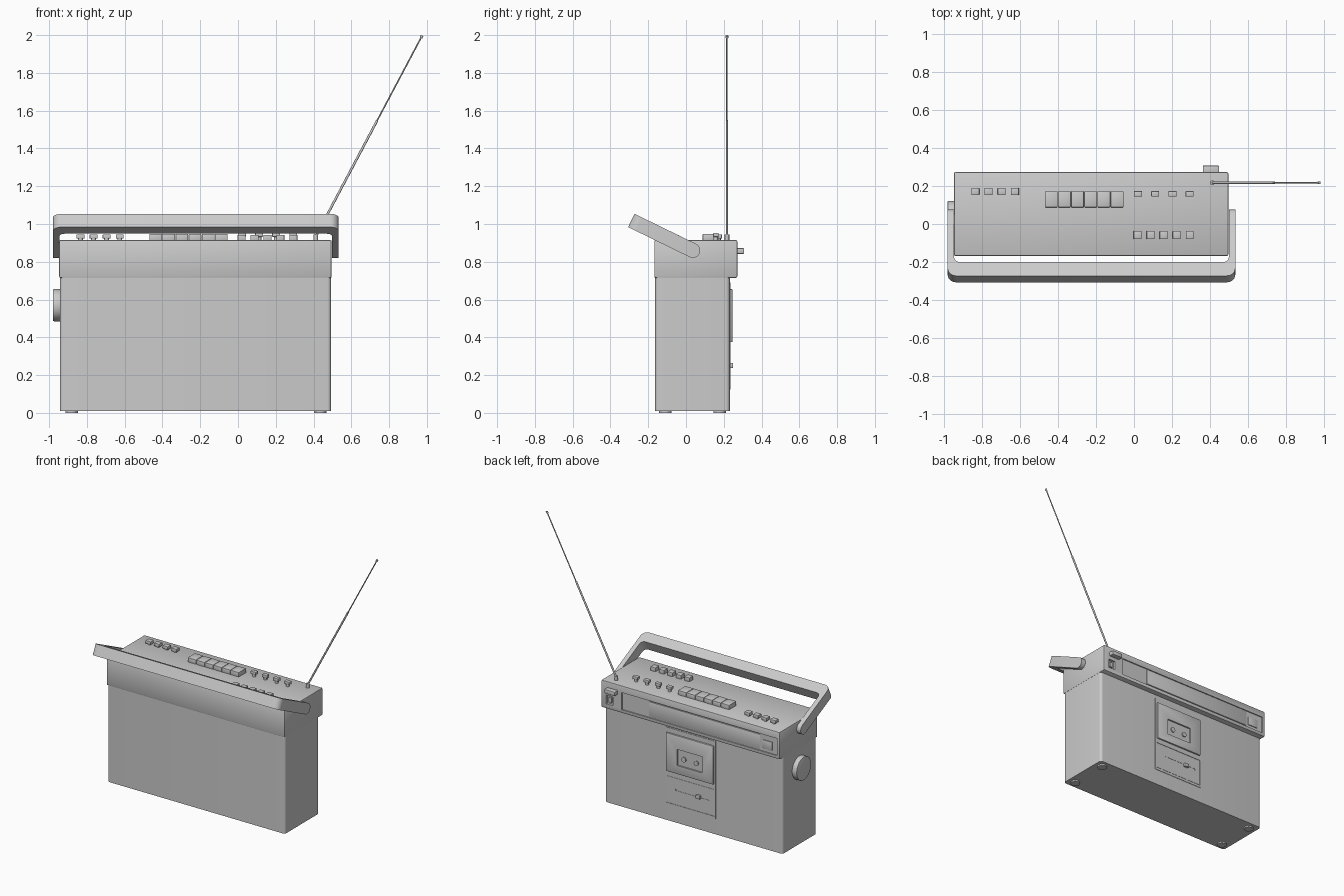
import bpy, bmesh, math
from mathutils import Vector, Matrix

if "Cube" in bpy.data.objects:
    bpy.data.objects.remove(bpy.data.objects["Cube"])

def finish(name, bm, smooth=False, bevel=0):
    bmesh.ops.recalc_face_normals(bm, faces=bm.faces)
    me = bpy.data.meshes.new(name)
    bm.to_mesh(me)
    bm.free()
    ob = bpy.data.objects.new(name, me)
    bpy.context.collection.objects.link(ob)
    bpy.ops.object.select_all(action='DESELECT')
    bpy.context.view_layer.objects.active = ob
    ob.select_set(True)
    if bevel:
        m = ob.modifiers.new("bevel", 'BEVEL')
        m.width, m.segments = bevel, 2
        bpy.ops.object.modifier_apply(modifier="bevel")
    if smooth or bevel:
        bpy.ops.object.shade_smooth_by_angle(angle=math.radians(35))
    return ob

def box(name, x, y, z, bevel=0):
    bm = bmesh.new()
    bmesh.ops.create_cube(bm, size=1)
    for v in bm.verts:
        v.co = [(a + b) / 2 + c * (b - a) for (a, b), c in zip((x, y, z), v.co)]
    return finish(name, bm, bevel=bevel)

def rod(name, a, b, r, r2=None, seg=24, bevel=0):
    a, b = Vector(a), Vector(b)
    bm = bmesh.new()
    rot = (b - a).to_track_quat('Z', 'Y').to_matrix().to_4x4()
    bmesh.ops.create_cone(bm, cap_ends=True, segments=seg, radius1=r, radius2=r if r2 is None else r2,
                          depth=(b - a).length, matrix=Matrix.Translation((a + b) / 2) @ rot)
    return finish(name, bm, True, bevel)

def prism(name, pts, lo, hi, place):
    """Extrude a 2D outline between lo and hi; place maps (p, q, h) to space."""
    bm = bmesh.new()
    f = bm.faces.new([bm.verts.new(place(p, q, lo)) for p, q in pts])
    move = Vector(place(0, 0, hi)) - Vector(place(0, 0, lo))
    new = bmesh.ops.extrude_face_region(bm, geom=[f])['geom']
    bmesh.ops.translate(bm, vec=move, verts=[v for v in new if isinstance(v, bmesh.types.BMVert)])
    return finish(name, bm, True)

def arc(cx, cy, r, a0, a1, n=6):
    return [(cx + r * math.cos(math.radians(a0 + (a1 - a0) * i / n)),
             cy + r * math.sin(math.radians(a0 + (a1 - a0) * i / n))) for i in range(n + 1)]

def cut(ob, x, y, z):
    c = box("cutter", x, y, z)
    bpy.context.view_layer.objects.active = ob
    m = ob.modifiers.new("cut", 'BOOLEAN')
    m.operation, m.solver, m.object = 'DIFFERENCE', 'EXACT', c
    bpy.ops.object.modifier_apply(modifier="cut")
    bpy.data.objects.remove(c)

# Lower case with rounded upright edges
X0, X1, R = -0.943, 0.493, 0.02
outline = (arc(X0 + R, -0.163 + R, R, 180, 270) + arc(X1 - R, -0.163 + R, R, 270, 360)
           + arc(X1 - R, 0.232 - R, R, 0, 90) + arc(X0 + R, 0.232 - R, R, 90, 180))
prism("lower_case", outline, 0.01, 0.73, lambda p, q, h: (p, q, h))

# Upper case with recessed dial panel and two square sockets
upper = box("upper_case", (-0.947, 0.496), (-0.168, 0.272), (0.715, 0.915), 0.008)
cut(upper, (-0.925, 0.33), (0.264, 0.3), (0.74, 0.865))
cut(upper, (0.4, 0.455), (0.255, 0.3), (0.75, 0.815))
box("dial_window", (-0.785, 0.11), (0.255, 0.269), (0.748, 0.857), 0.002)
box("power_lamp", (-0.883, -0.804), (0.255, 0.27), (0.762, 0.825), 0.002)
box("socket_pin", (0.415, 0.44), (0.25, 0.266), (0.765, 0.8))
box("rear_switch", (0.362, 0.447), (0.262, 0.307), (0.842, 0.872), 0.004)

# Cassette unit: frame, door with window and hubs, lower panel with slider
frame = box("cassette_frame", (-0.405, 0.005), (0.22, 0.235), (0.125, 0.69))
cut(frame, (-0.395, -0.005), (0.227, 0.25), (0.14, 0.34))
door = box("cassette_door", (-0.392, -0.008), (0.225, 0.246), (0.374, 0.655), 0.004)
cut(door, (-0.3, -0.1), (0.235, 0.26), (0.437, 0.555))
for x in (-0.25, -0.15):
    rod("cassette_hub", (x, 0.23, 0.49), (x, 0.243, 0.49), 0.018, seg=12)
panel = box("slider_panel", (-0.39, -0.01), (0.22, 0.234), (0.145, 0.335))
cut(panel, (-0.35, -0.08), (0.228, 0.25), (0.245, 0.257))
box("slider_knob", (-0.285, -0.25), (0.228, 0.25), (0.238, 0.264), 0.003)

# Tuning knob on the left side
rod("tuning_knob", (-0.93, 0.036, 0.57), (-0.98, 0.036, 0.57), 0.085, seg=40, bevel=0.005)

# Keys, buttons and toggles on the top
for i in range(6):
    x = -0.47 + i * 0.0693
    box("piano_key", (x + 0.001, x + 0.068), (0.088, 0.172), (0.91, 0.947), 0.003)
for i in range(4):
    x = -0.834 + i * 0.0693
    box("left_button", (x - 0.021, x + 0.021), (0.152, 0.19), (0.922, 0.945), 0.003)
    rod("left_button_stem", (x, 0.171, 0.905), (x, 0.171, 0.925), 0.013, seg=12)
    x = 0.021 + i * 0.0905
    box("toggle_head", (x - 0.021, x + 0.021), (0.144, 0.173), (0.932, 0.953), 0.003)
    rod("toggle_stem", (x, 0.158, 0.905), (x, 0.158, 0.935), 0.012, seg=12)
for i in range(5):
    x = 0.019 + i * 0.0685
    box("front_button", (x - 0.021, x + 0.021), (-0.08, -0.036), (0.91, 0.943), 0.003)

# Tilted carrying handle: U-shaped bar with rounded pivot ends
tilt = math.radians(26)
pivot = Vector((-0.2235, 0.036, 0.86))
along = Vector((0, -math.cos(tilt), math.sin(tilt)))
normal = Vector((0, math.sin(tilt), math.cos(tilt)))
def on_handle(p, q, h):
    return pivot + Vector((p, 0, 0)) + along * q + normal * h
W, T, L, B, H = 0.756, 0.034, 0.362, 0.08, 0.039
w = W - T
u_shape = ([(-W, 0)] + arc(-W + 0.045, L - 0.045, 0.045, 180, 90) + arc(W - 0.045, L - 0.045, 0.045, 90, 0)
           + [(W, 0), (w, 0)] + arc(w - 0.03, L - B - 0.03, 0.03, 0, 90)
           + arc(-w + 0.03, L - B - 0.03, 0.03, 90, 180) + [(-w, 0)])
prism("handle", u_shape, -H, H, on_handle)
for s in (-1, 1):
    prism("handle_pivot_end", arc(0, 0, H, 180, 360, 14), s * w, s * W,
          lambda p, q, h: on_handle(h, q, p))

# Telescopic antenna
base, tip = Vector((0.412, 0.217, 0.935)), Vector((0.972, 0.217, 1.992))
mid = base.lerp(tip, 0.58)
rod("antenna_socket", (0.412, 0.217, 0.9), (0.412, 0.217, 0.945), 0.012, seg=16)
rod("antenna_lower", base, mid, 0.0065, seg=12)
rod("antenna_upper", mid, tip, 0.004, seg=12)
rod("antenna_tip", tip.lerp(base, 0.006), tip.lerp(base, -0.005), 0.0075, seg=12)

# Feet
for x in (-0.881, 0.435):
    for y in (-0.109, 0.178):
        rod("foot", (x, y, 0), (x, y, 0.015), 0.033, seg=24)
